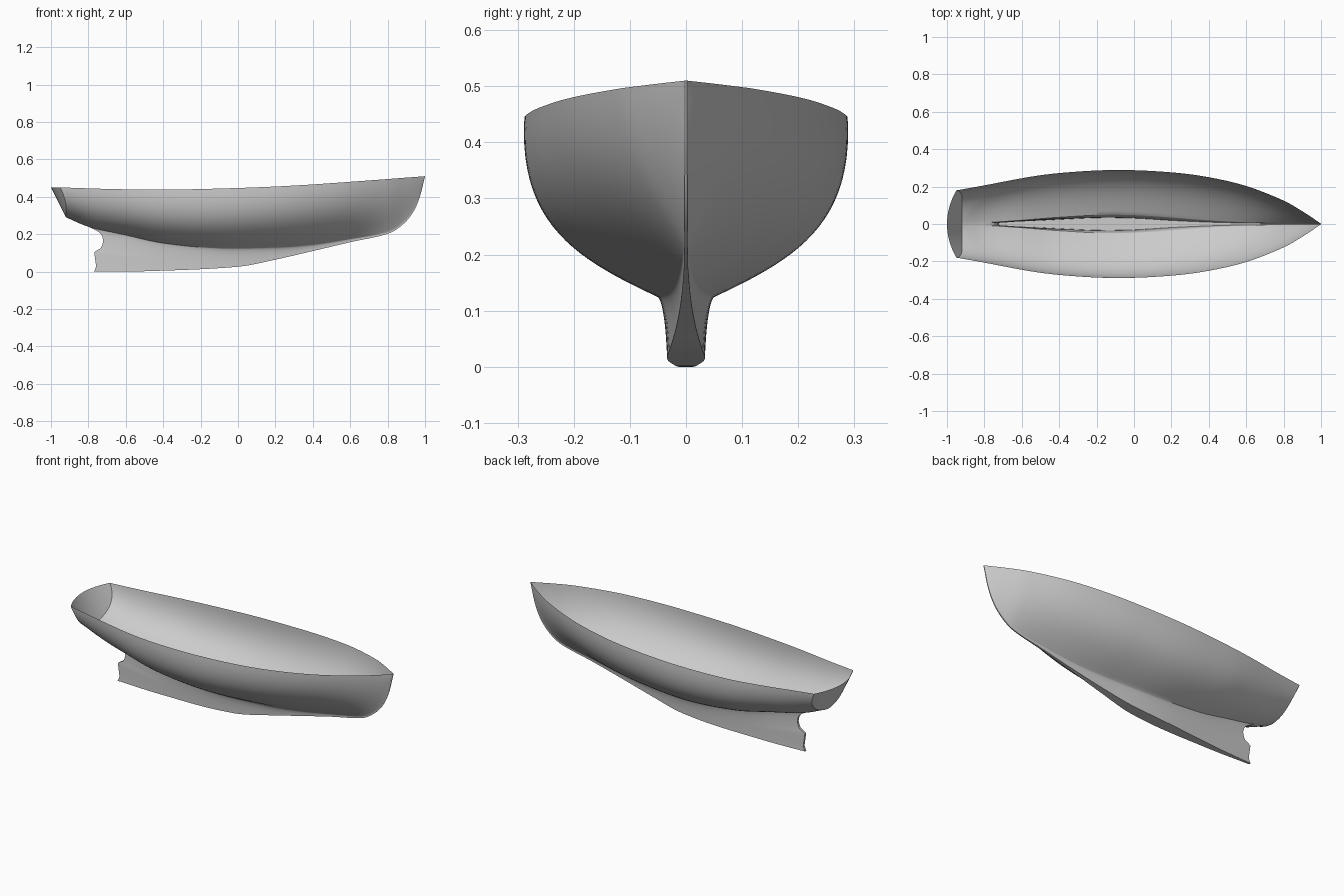
import bpy
import bmesh
import math

if "Cube" in bpy.data.objects:
    bpy.data.objects.remove(bpy.data.objects["Cube"], do_unlink=True)


def curve(*pts):
    """Smooth function through a few (x, value) points."""
    n = len(pts)

    def slope(i):
        a, b = pts[max(i - 1, 0)], pts[min(i + 1, n - 1)]
        return (b[1] - a[1]) / (b[0] - a[0])

    def value(x):
        i = 0
        while i < n - 2 and x > pts[i + 1][0]:
            i += 1
        (xa, va), (xb, vb) = pts[i], pts[i + 1]
        h = xb - xa
        t = min(max((x - xa) / h, 0), 1)
        return (va * (1 + 2 * t) * (1 - t) ** 2 + vb * t * t * (3 - 2 * t)
                + h * t * (1 - t) * (slope(i) * (1 - t) - slope(i + 1) * t))
    return value


def linear(pts, x):
    for (xa, va), (xb, vb) in zip(pts, pts[1:]):
        if x <= xb:
            return va + (vb - va) * max(0, (x - xa) / (xb - xa))
    return pts[-1][1]


def bezier(pts, t):
    while len(pts) > 1:
        pts = [tuple(p + (q - p) * t for p, q in zip(a, b)) for a, b in zip(pts, pts[1:])]
    return pts[0]


# Hull lines along the length
STERN, FIN_END = -0.92, -0.8
beam = curve((STERN, .18), (-.6, .245), (-.4, .272), (-.1, .288), (.2, .276),
             (.4, .25), (.6, .203), (.8, .125), (.9, .068), (1, .002))
sheer = curve((STERN, .45), (-.7, .442), (-.4, .438), (0, .447), (.3, .46), (.6, .48), (1, .51))
garboard = curve((STERN, .29), (FIN_END, .24), (-.6, .195), (-.4, .152), (-.1, .125),
                 (.2, .13), (.4, .145), (.6, .175), (.8, .212), (.87, .25), (.93, .315),
                 (.97, .397), (1, .51))
keel = curve((FIN_END, 0), (-.5, .002), (0, .026), (.2, .064), (.4, .11), (.6, .157),
             (.8, .202), (.87, .242), (.93, .307), (.97, .392), (1, .51))
root_width = curve((STERN, .003), (FIN_END, .007), (-.6, .02), (-.4, .036), (-.1, .05),
                   (.2, .036), (.4, .021), (.6, .01), (.8, .004), (1, .002))
keel_width = curve((FIN_END, .006), (-.5, .019), (-.2, .033), (0, .031), (.2, .019),
                   (.4, .01), (.6, .005), (.8, .003), (1, .002))
# Section fullness: floor reach, floor rise, bilge reach, bilge height
floor_y = curve((STERN, .5), (-.1, .59), (.5, .42), (1, .35))
floor_z = curve((STERN, .06), (-.1, .2), (.5, .22), (1, .3))
bilge_y = curve((STERN, .97), (-.1, 1.04), (.5, .98), (1, .85))
bilge_z = curve((STERN, .33), (-.1, .4), (.5, .44), (1, .6))
# Trailing edge of the fin with the propeller aperture, as (height, x)
TRAIL = [(0, -.77), (.011, -.77), (.018, -.757), (.11, -.77), (.118, -.738), (.14, -.726),
         (.165, -.72), (.19, -.726), (.21, -.742), (.226, -.77), (.24, FIN_END)]

FIN_ROWS, BODY_ROWS, STATIONS = 28, 22, 72


def transom_x(y, z):
    return STERN - max(0, z - .29) / 2 + .05 * (y / .18) ** 2


def hull_point(x, row):
    w, zb = root_width(x), garboard(x)
    if row < FIN_ROWS:
        s = row / FIN_ROWS
        wk, zk = keel_width(x), min(keel(x), zb)
        y, z = bezier([(wk, zk), (wk + .25 * (w - wk), zk + .85 * (zb - zk)), (w, zb)], s)
        level = bezier([(0,), (.85,), (1,)], s)[0] * garboard(FIN_END)
        fade = max(0, 1 - (x - FIN_END) / .5) ** 2
        return x + (linear(TRAIL, level) - FIN_END) * fade, y, z
    b, h = beam(x), sheer(x) - zb
    y, z = bezier([(w, zb), (w + floor_y(x) * (b - w), zb + floor_z(x) * h),
                   (bilge_y(x) * b, zb + bilge_z(x) * h), (b, zb + h)],
                  (row - FIN_ROWS) / BODY_ROWS)
    fade = max(0, 1 - (x - STERN) / .5) ** 2
    return x + (transom_x(y, z) - STERN) * fade, y, z


bm = bmesh.new()


def quad(*verts):
    bm.faces.new(verts)


# Side shells, lofted from stern to bow
aft = [STERN + (FIN_END - STERN) * i / 5 for i in range(5)]
stations = aft + [FIN_END + (1 - FIN_END) * math.sin(i / STATIONS * math.pi / 2)
                  for i in range(STATIONS + 1)]
total = FIN_ROWS + BODY_ROWS + 1
first = [FIN_ROWS if i < len(aft) else 0 for i in range(len(stations))]
shell = {}
for side in (-1, 1):
    for i, x in enumerate(stations):
        for r in range(first[i], total):
            px, py, pz = hull_point(x, r)
            shell[side, i, r] = bm.verts.new((px, side * py, pz))
    for i in range(len(stations) - 1):
        for r in range(first[i], total - 1):
            quad(shell[side, i, r], shell[side, i + 1, r],
                 shell[side, i + 1, r + 1], shell[side, i, r + 1])

# Keel sole and counter ridge
for i in range(len(stations) - 1):
    r = first[i]
    quad(shell[1, i, r], shell[1, i + 1, r], shell[-1, i + 1, r], shell[-1, i, r])

# Trailing edge of the fin
for r in range(FIN_ROWS):
    i = len(aft)
    quad(shell[1, i, r], shell[1, i, r + 1], shell[-1, i, r + 1], shell[-1, i, r])

# Raked, curved transom
ACROSS = 16
grid = []
for r in range(FIN_ROWS, total):
    _, y, z = hull_point(STERN, r)
    ys = [y * (2 * k / ACROSS - 1) for k in range(ACROSS + 1)]
    grid.append([bm.verts.new((transom_x(v, z), v, z)) for v in ys])
for low, high in zip(grid, grid[1:]):
    for k in range(ACROSS):
        quad(low[k], low[k + 1], high[k + 1], high[k])

bmesh.ops.remove_doubles(bm, verts=bm.verts, dist=.0002)
bmesh.ops.recalc_face_normals(bm, faces=bm.faces)
# Turn the open shell so that its outside faces out
side_face = max(bm.faces, key=lambda f: f.calc_center_median().y)
if side_face.normal.y < 0:
    bmesh.ops.reverse_faces(bm, faces=bm.faces)

mesh = bpy.data.meshes.new("hull")
bm.to_mesh(mesh)
bm.free()
hull = bpy.data.objects.new("hull", mesh)
bpy.context.collection.objects.link(hull)

grey = bpy.data.materials.new("light grey")
grey.use_nodes = True
colour = (.6, .6, .6, 1)
grey.diffuse_color = colour
grey.node_tree.nodes["Principled BSDF"].inputs["Base Color"].default_value = colour
mesh.materials.append(grey)

bpy.ops.object.select_all(action="DESELECT")
hull.select_set(True)
bpy.context.view_layer.objects.active = hull
bpy.ops.object.shade_smooth_by_angle(angle=math.radians(35))
